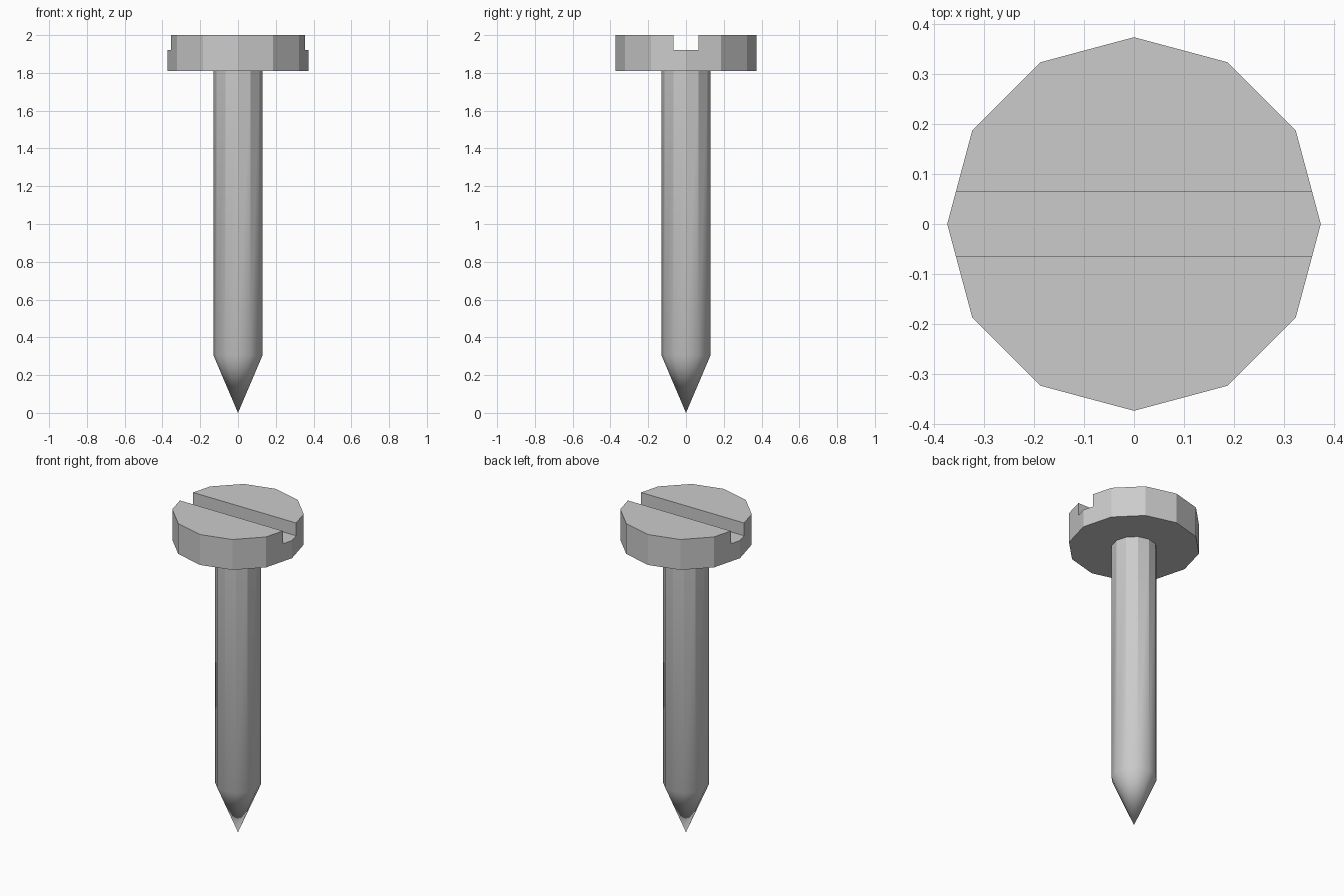
import bpy, bmesh
from math import radians, sin, cos, tau

if "Cube" in bpy.data.objects:
    bpy.data.objects.remove(bpy.data.objects["Cube"])

SIDES = 12
HEAD_R, HEAD_Z, TOP_Z = 0.373, 1.81, 2.0
SHAFT_R, TIP_Z = 0.13, 0.305
SLOT_W, SLOT_Z = 0.13, 1.92


def turned(name, profile):
    """Twelve-sided turned solid from (radius, z) pairs, bottom to top; radius 0 is a point."""
    bm = bmesh.new()
    rings = []
    for r, z in profile:
        n = SIDES if r > 0 else 1
        rings.append([bm.verts.new((r * cos(tau * i / SIDES), r * sin(tau * i / SIDES), z))
                      for i in range(n)])
    for low, high in zip(rings, rings[1:]):
        for i in range(SIDES):
            j = (i + 1) % SIDES
            if len(low) == 1:
                bm.faces.new((low[0], high[j], high[i]))
            else:
                bm.faces.new((low[i], low[j], high[j], high[i]))
    for ring in (rings[0], rings[-1]):
        if len(ring) > 1:
            bm.faces.new(ring)
    bmesh.ops.recalc_face_normals(bm, faces=bm.faces)
    mesh = bpy.data.meshes.new(name)
    bm.to_mesh(mesh)
    bm.free()
    obj = bpy.data.objects.new(name, mesh)
    bpy.context.collection.objects.link(obj)
    return obj


# Shaft with pointed tip: long edges stay sharp, tip blends softly
shaft = turned("shaft", [(0, 0), (SHAFT_R, TIP_Z), (SHAFT_R, HEAD_Z)])
bpy.context.view_layer.objects.active = shaft
shaft.select_set(True)
bpy.ops.object.shade_smooth_by_angle(angle=radians(29))
shaft.select_set(False)

# Flat head
head = turned("head", [(HEAD_R, HEAD_Z), (HEAD_R, TOP_Z)])

# Driver slot running along x, cut through the top of the head
bpy.ops.mesh.primitive_cube_add(size=1, location=(0, 0, SLOT_Z + 0.1))
cutter = bpy.context.object
cutter.name = "slot_cutter"
cutter.scale = (1, SLOT_W, 0.2)
cutter.hide_render = True
cut = head.modifiers.new("slot", 'BOOLEAN')
cut.operation = 'DIFFERENCE'
cut.solver = 'EXACT'
cut.object = cutter
bpy.ops.object.select_all(action='DESELECT')
bpy.context.view_layer.objects.active = head
head.select_set(True)
bpy.ops.object.modifier_apply(modifier=cut.name)
bpy.data.objects.remove(cutter)
